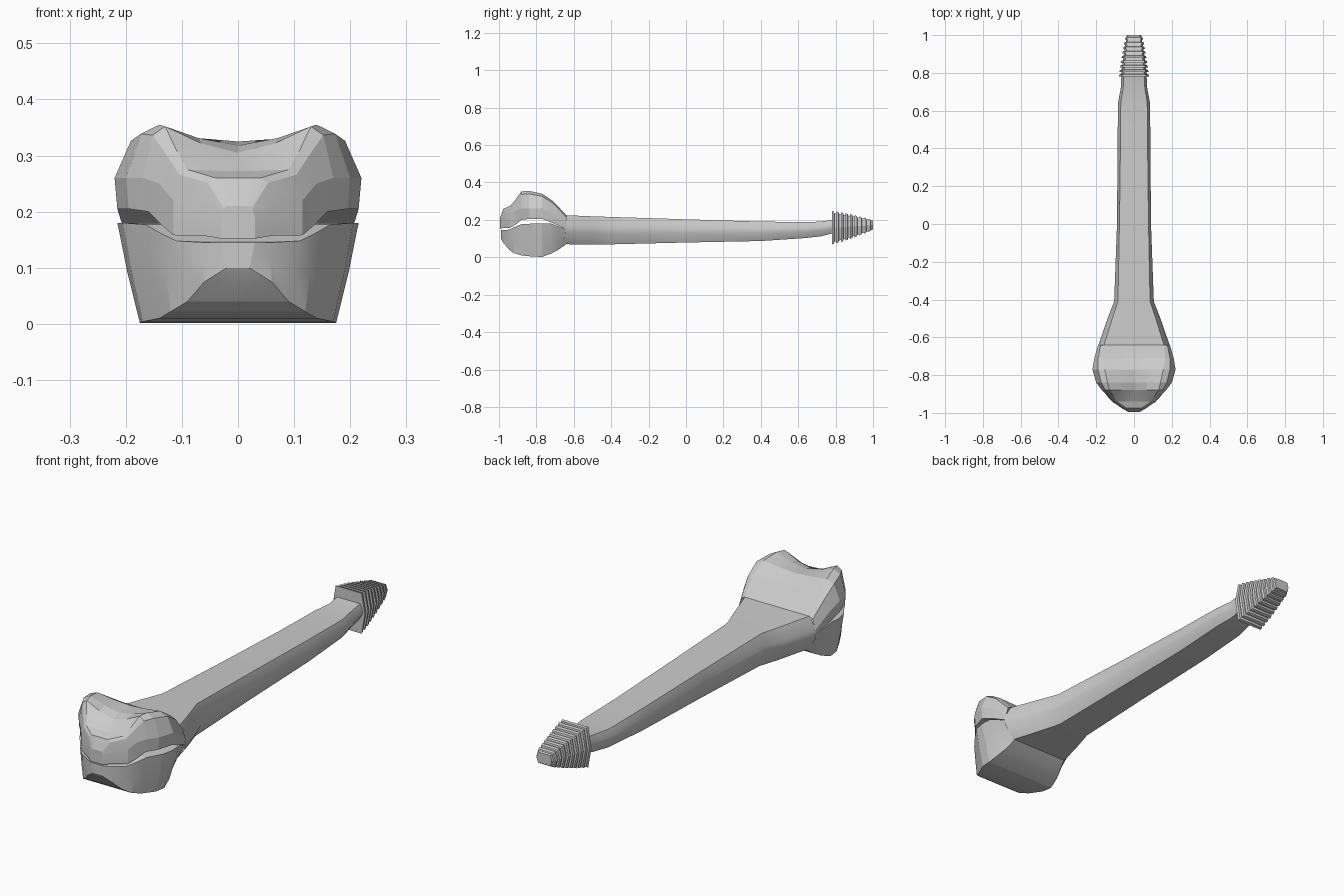
import bpy, bmesh, math

if "Cube" in bpy.data.objects:
    bpy.data.objects.remove(bpy.data.objects["Cube"], do_unlink=True)

grey = bpy.data.materials.new("plain grey")
grey.use_nodes = True
grey.diffuse_color = (0.6, 0.6, 0.6, 1)
grey.node_tree.nodes["Principled BSDF"].inputs["Base Color"].default_value = (0.6, 0.6, 0.6, 1)


def loft(name, sections, angle, cap_start=True, cap_end=True):
    """Skin sections (y, half profile from top centre to bottom centre), mirrored in x."""
    bm = bmesh.new()
    rings = []
    for y, half in sections:
        full = half + [(-x, z) for x, z in reversed(half[1:-1])]
        rings.append([bm.verts.new((x, y, z)) for x, z in full])
    for a, b in zip(rings, rings[1:]):
        for i in range(len(a)):
            j = (i + 1) % len(a)
            bm.faces.new((a[i], a[j], b[j], b[i]))
    if cap_start:
        bm.faces.new(rings[0])
    if cap_end:
        bm.faces.new(rings[-1][::-1])
    bmesh.ops.recalc_face_normals(bm, faces=bm.faces)
    mesh = bpy.data.meshes.new(name)
    bm.to_mesh(mesh)
    bm.free()
    mesh.materials.append(grey)
    obj = bpy.data.objects.new(name, mesh)
    bpy.context.collection.objects.link(obj)
    bpy.ops.object.select_all(action="DESELECT")
    obj.select_set(True)
    bpy.context.view_layer.objects.active = obj
    bpy.ops.object.shade_smooth_by_angle(angle=math.radians(angle))
    return obj


# Upper head: y, ridge x, ridge z, centre z, cheek x, cheek z, lip x, lip z
upper = [
    (-0.995, .02, .21, .21, .03, .19, .03, .152),
    (-0.975, .04, .26, .26, .065, .21, .06, .157),
    (-0.94, .09, .275, .272, .115, .22, .115, .158),
    (-0.91, .11, .31, .288, .14, .25, .135, .175),
    (-0.88, .13, .352, .305, .17, .26, .16, .2),
    (-0.84, .14, .355, .318, .2, .26, .195, .205),
    (-0.77, .155, .34, .325, .22, .26, .215, .205),
    (-0.71, .165, .3, .295, .21, .23, .208, .182),
    (-0.64, .16, .225, .225, .19, .17, .19, .15),
]
loft("upper_head", [
    (y, [(0, cz), (rx * .5, cz + (rz - cz) * .35), (rx, rz),
         (rx + (wx - rx) * .55, rz - (rz - wz) * .17), (wx, wz), (lx, lz), (0, lz)])
    for y, rx, rz, cz, wx, wz, lx, lz in upper], 12, cap_end=False)

# Lower jaw: y, lip x, lip z, base x, base z
lower = [
    (-0.99, .03, .145, .02, .1),
    (-0.975, .06, .145, .06, .075),
    (-0.945, .11, .148, .09, .04),
    (-0.92, .135, .16, .12, .022),
    (-0.88, .165, .177, .14, .01),
    (-0.82, .205, .18, .17, .004),
    (-0.77, .215, .18, .175, .002),
    (-0.72, .212, .18, .165, .02),
    (-0.68, .2, .165, .15, .042),
    (-0.64, .19, .15, .14, .07),
]
loft("lower_jaw", [
    (y, [(0, lz), (lx, lz), (bx + (lx - bx) * .55, bz + (lz - bz) * .5), (bx, bz), (0, bz)])
    for y, lx, lz, bx, bz in lower], 12, cap_end=False)

# Body: y, half width, flat half width, bottom z, top z
body = [
    (-0.645, .19, .16, .07, .225),
    (-0.5, .14, .115, .068, .219),
    (-0.41, .105, .085, .069, .216),
    (0, .09, .077, .079, .203),
    (0.4, .087, .072, .087, .191),
    (0.64, .085, .07, .103, .188),
    (0.72, .07, .057, .112, .191),
    (0.785, .067, .056, .128, .2),
]
loft("body", [
    (y, [(0, t), (f, t), (w, b + (t - b) * .65), (w, b + (t - b) * .4), (f * .9, b), (0, b)])
    for y, w, f, b, t in body], 35)

# Tail: a stack of flared hexagonal rings shrinking towards the tip
RINGS = 9
tail = []
for i in range(RINGS):
    for end, flare in ((0, 1.0), (.45, .98), (.55, .86), (1, .86)):
        t = (i + end) / RINGS
        w = .08 - .036 * t ** 1.2
        mid = .158 + .014 * t
        h = .09 - .063 * t ** 1.2
        w, h = w * flare, h * flare
        tail.append((.78 + .22 * t, [(0, mid + h), (w * .8, mid + h), (w, mid),
                                     (w * .8, mid - h), (0, mid - h)]))
loft("tail_rings", tail, 20)
